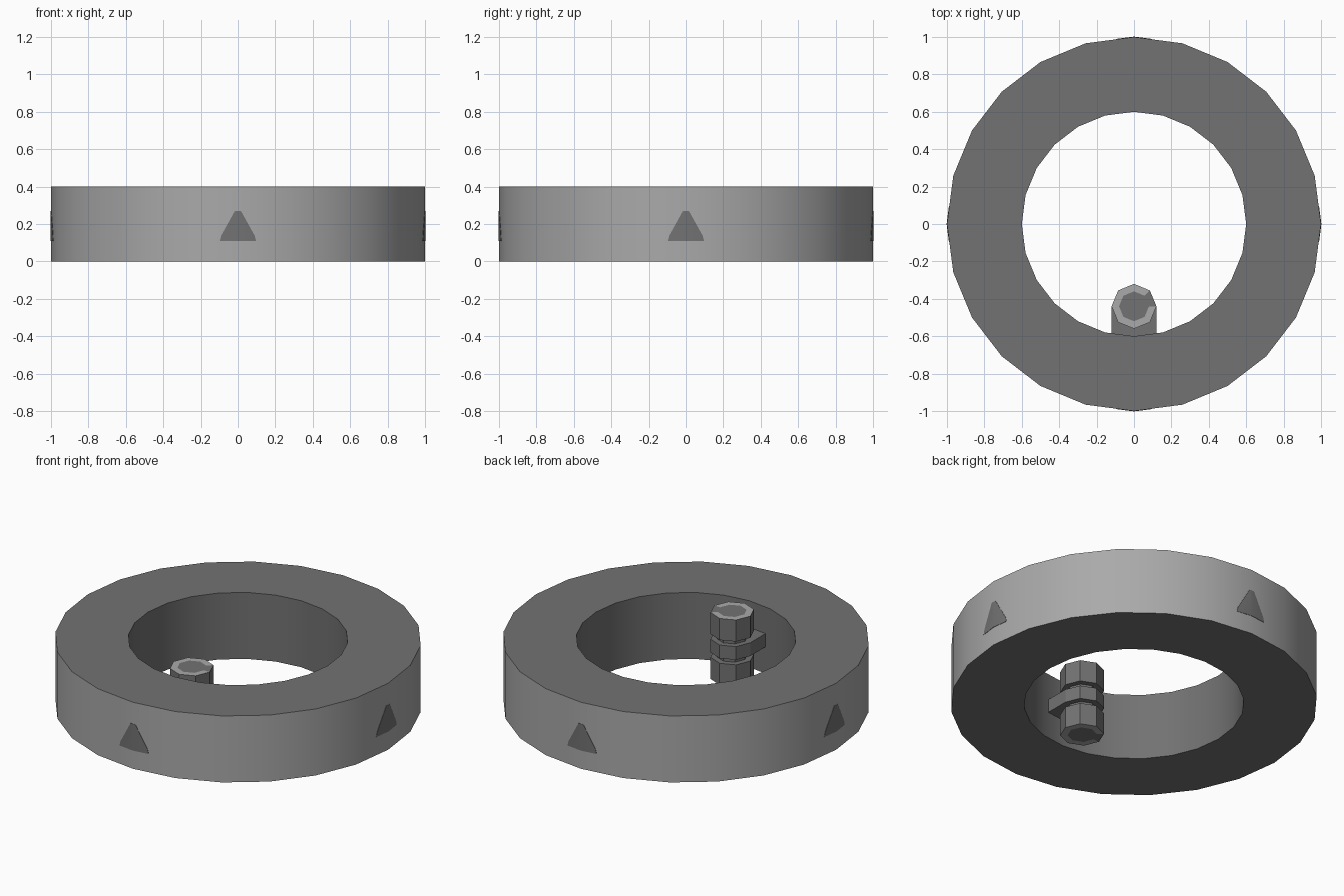
import bpy, bmesh, math
from mathutils import Matrix

if "Cube" in bpy.data.objects:
    bpy.data.objects.remove(bpy.data.objects["Cube"])


def material(name, v):
    m = bpy.data.materials.new(name)
    m.diffuse_color = (v, v, v, 1)
    m.use_nodes = True
    m.node_tree.nodes["Principled BSDF"].inputs["Base Color"].default_value = m.diffuse_color
    return m


LIGHT = material("light_grey", 0.40)
DARK = material("dark_grey", 0.17)


def finish(name, bm, smooth=False):
    bmesh.ops.remove_doubles(bm, verts=bm.verts[:], dist=1e-5)
    bmesh.ops.recalc_face_normals(bm, faces=bm.faces[:])
    me = bpy.data.meshes.new(name)
    bm.to_mesh(me)
    bm.free()
    me.materials.append(LIGHT)
    me.materials.append(DARK)
    ob = bpy.data.objects.new(name, me)
    bpy.context.collection.objects.link(ob)
    if smooth:
        bpy.ops.object.select_all(action='DESELECT')
        ob.select_set(True)
        bpy.context.view_layer.objects.active = ob
        bpy.ops.object.shade_smooth_by_angle(angle=math.radians(30))
    return ob


def lathe(profile, sides, light, cy=0.0, closed=False):
    """Spin an (r, z) profile; light(edge, side) picks the light colour."""
    bm = bmesh.new()
    rings = []
    for s in range(sides):
        a = 2 * math.pi * s / sides
        rings.append([(r * math.cos(a), cy + r * math.sin(a), z) for r, z in profile])
    n = len(profile)
    for s in range(sides):
        p, q = rings[s], rings[(s + 1) % sides]
        for e in range(n if closed else n - 1):
            f = (e + 1) % n
            pts = []
            for c in (p[e], q[e], q[f], p[f]):
                if c not in pts:
                    pts.append(c)
            face = bm.faces.new([bm.verts.new(c) for c in pts])
            face.material_index = 0 if light(e, s) else 1
    return bm


# main ring: only the outer wall is light
finish("ring", lathe([(0.6, 0), (1, 0), (1, 0.4), (0.6, 0.4)], 24,
                     lambda e, s: e == 1, closed=True), smooth=True)

# triangular marks wrapped round the wall on four sides
half = [(0, 0.11), (0.097, 0.11), (0.09, 0.137), (0.027, 0.25), (0.016, 0.27), (0, 0.27)]
for i, side in enumerate(("front", "right", "back", "left")):
    bm = bmesh.new()
    for sx in (1, -1):
        pts = [bm.verts.new((sx * x, -1.002 + x * math.tan(math.radians(7.5)), z))
               for x, z in half]
        f = bm.faces.new(pts if sx > 0 else pts[::-1])
        f.material_index = 1
    bmesh.ops.remove_doubles(bm, verts=bm.verts[:], dist=1e-5)
    # give the plate a little thickness into the wall
    bmesh.ops.solidify(bm, geom=bm.faces[:], thickness=0.005)
    for f in bm.faces:
        f.material_index = 1
    bm.transform(Matrix.Rotation(i * math.pi / 2, 4, 'Z'))
    finish("mark_" + side, bm, smooth=True)

# two eight-sided knuckles with a light rim on the outer end
CY = -0.44
for name, turn in (("upper_knuckle", False), ("lower_knuckle", True)):
    bm = lathe([(0, 0.4), (0.08, 0.4), (0.12, 0.4), (0.12, 0.27), (0, 0.27)], 8,
               lambda e, s: e == 1 and s != 0, CY)
    if turn:
        bm.transform(Matrix.Translation((0, 0, 0.4)) @ Matrix.Rotation(math.pi, 4, 'Y'))
    finish(name, bm)

# pin through the gaps
finish("pin", lathe([(0.085, 0.12), (0.085, 0.28)], 8, lambda e, s: False, CY))

# strap joining the pin to the ring
bm = bmesh.new()
outline = [(0.12 * math.cos(k * math.pi / 4), CY + 0.12 * math.sin(k * math.pi / 4))
           for k in range(5)] + [(-0.12, -0.61), (0.12, -0.61)]
base = bm.faces.new([bm.verts.new((x, y, 0.16)) for x, y in outline])
ext = bmesh.ops.extrude_face_region(bm, geom=[base], use_keep_orig=True)
bmesh.ops.translate(bm, vec=(0, 0, 0.08),
                    verts=[g for g in ext["geom"] if isinstance(g, bmesh.types.BMVert)])
for f in bm.faces:
    f.material_index = 1
finish("strap", bm)
